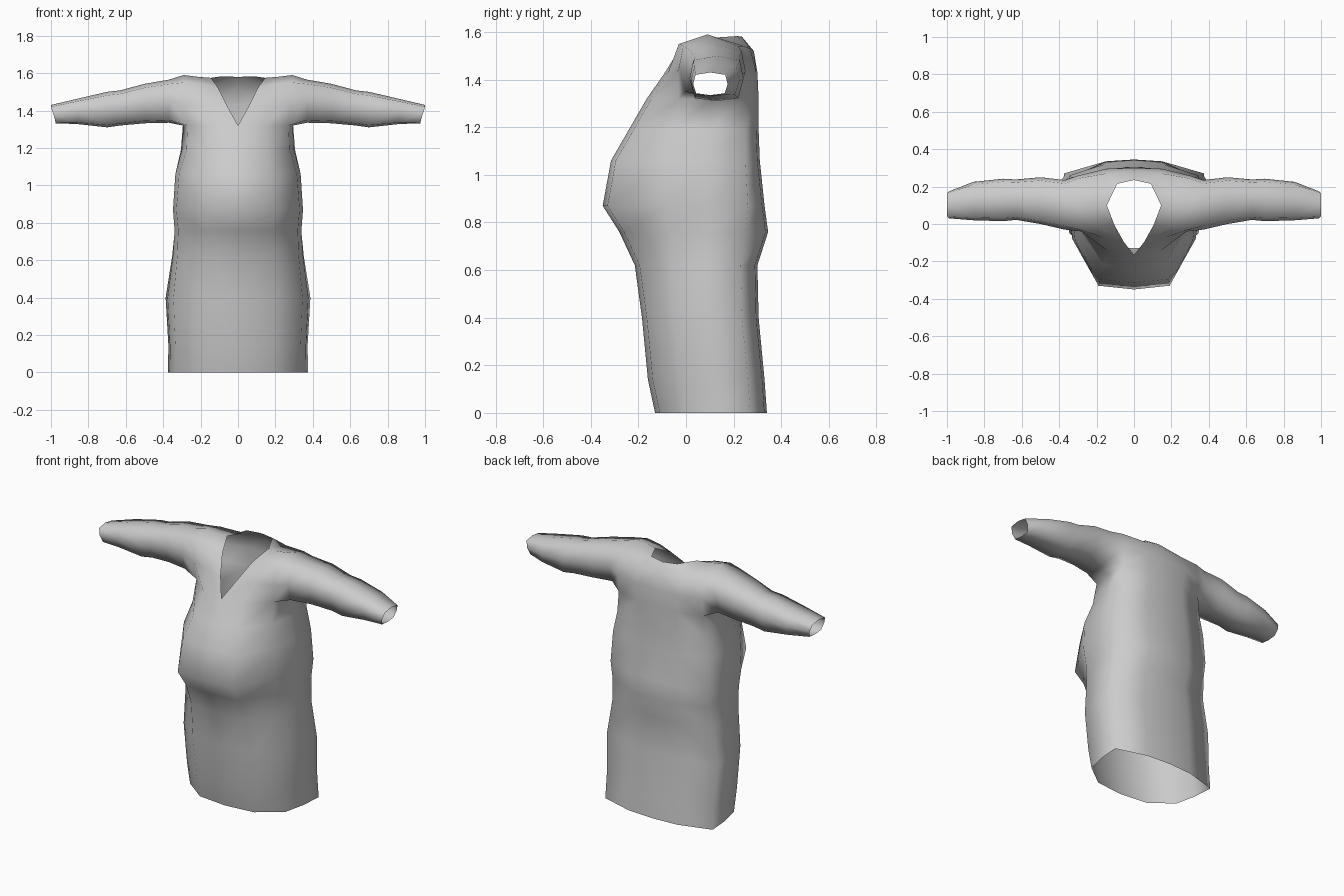
import bpy, bmesh

cloth = bpy.data.materials.new("grey cloth")
cloth.diffuse_color = (0.6, 0.6, 0.6, 1)

bm = bmesh.new()


def V(x, y, z):
    return bm.verts.new((x, y, z))


def strip(a, b, closed=False):
    """Quads between two equally long rows of vertices."""
    n = len(a)
    for i in range(n if closed else n - 1):
        j = (i + 1) % n
        bm.faces.new((a[i], a[j], b[j], b[i]))


# Robe body, right half: z, front y, back y, front panel x,
# front side (x, y), rear corner (x, y)
RINGS = [
    (0.00, -0.13, 0.34, 0.19, 0.335, 0.00, 0.375, 0.27),
    (0.14, -0.16, 0.33, 0.19, 0.335, -0.03, 0.372, 0.26),
    (0.40, -0.185, 0.305, 0.20, 0.345, -0.05, 0.387, 0.235),
    (0.62, -0.215, 0.30, 0.19, 0.325, -0.06, 0.352, 0.23),
    (0.76, -0.28, 0.345, 0.18, 0.32, -0.07, 0.338, 0.25),
    (0.87, -0.35, 0.33, 0.19, 0.33, -0.08, 0.345, 0.26),
    (1.06, -0.315, 0.31, 0.18, 0.315, -0.09, 0.335, 0.25),
    (1.19, -0.24, 0.305, 0.16, 0.275, -0.06, 0.305, 0.25),
    (1.32, -0.165, 0.305, 0.14, 0.27, -0.03, 0.295, 0.25),
]
prev = None
for z, f, b, x1, x2, y2, x4, y4 in RINGS:
    ring = [V(0, f, z), V(x1, f + 0.02, z), V(x2, y2, z),
            V((x2 + x4) / 2 + 0.01, (y2 + y4) / 2, z),
            V(x4, y4, z), V(0.45 * x4, b - 0.01, z), V(0, b, z)]
    if prev:
        strip(prev, ring)
    prev = ring
chest = prev

# Chest and shoulder front, each row running from neckline to armhole
front1 = [V(0.055, -0.095, 1.42), V(0.16, -0.075, 1.43), V(0.28, -0.04, 1.43)]
front2 = [V(0.105, -0.005, 1.52), V(0.19, -0.02, 1.54), V(0.29, -0.03, 1.55)]
top = [V(0.145, 0.10, 1.575), V(0.21, 0.09, 1.58), V(0.29, 0.09, 1.59)]
strip(chest[:3], front1)
strip(front1, front2)
strip(front2, top)

# Upper back, each row running from armhole to the centre
back1 = [V(0.295, 0.26, 1.43), V(0.15, 0.295, 1.43), V(0, 0.30, 1.43)]
back2 = [V(0.29, 0.245, 1.54), V(0.15, 0.27, 1.53), V(0, 0.285, 1.52)]
nape = [V(0.09, 0.215, 1.583), V(0, 0.235, 1.58)]
strip(chest[4:], back1)
strip(back1, back2)
strip(back2[1:], nape)
bm.faces.new((back2[0], back2[1], top[1], top[2]))
bm.faces.new((back2[1], nape[0], top[0], top[1]))

# Sleeve growing from the armhole: x, front y, back y, bottom z, top z
loop = [chest[2], front1[2], front2[2], top[2],
        back2[0], back1[0], chest[4], chest[3]]
SLEEVE = [
    (0.37, -0.03, 0.235, 1.335, 1.565),
    (0.50, 0.00, 0.25, 1.332, 1.543),
    (0.63, 0.022, 0.238, 1.32, 1.508),
    (0.70, 0.015, 0.242, 1.31, 1.50),
    (0.86, 0.02, 0.225, 1.328, 1.463),
    (1.00, 0.03, 0.175, 1.332, 1.43),
]
for x, y0, y1, z0, z1 in SLEEVE:
    ym, h, d = (y0 + y1) / 2, z1 - z0, y1 - y0
    slant = 0.025 if x == 1.0 else 0
    nxt = [V(x - slant, y0 + 0.1 * d, z0 + 0.06 * h),
           V(x - slant / 2, y0, z0 + 0.5 * h),
           V(x, y0 + 0.07 * d, z0 + 0.9 * h),
           V(x, ym, z1),
           V(x, y1 - 0.07 * d, z0 + 0.9 * h),
           V(x - slant / 2, y1, z0 + 0.5 * h),
           V(x - slant, y1 - 0.1 * d, z0 + 0.06 * h),
           V(x - slant, ym, z0)]
    strip(loop, nxt, closed=True)
    loop = nxt

bmesh.ops.recalc_face_normals(bm, faces=bm.faces)
# Face the cloth outward, judged by the lowest front panel
bm.faces.ensure_lookup_table()
if bm.faces[0].normal.y > 0:
    bmesh.ops.reverse_faces(bm, faces=bm.faces)
for face in bm.faces:
    face.smooth = True

mesh = bpy.data.meshes.new("robe")
bm.to_mesh(mesh)
bm.free()
mesh.materials.append(cloth)
robe = bpy.data.objects.new("robe", mesh)
bpy.context.collection.objects.link(robe)

# Left half
mirror = robe.modifiers.new("left half", 'MIRROR')
mirror.use_axis[0] = True
mirror.merge_threshold = 0.001
